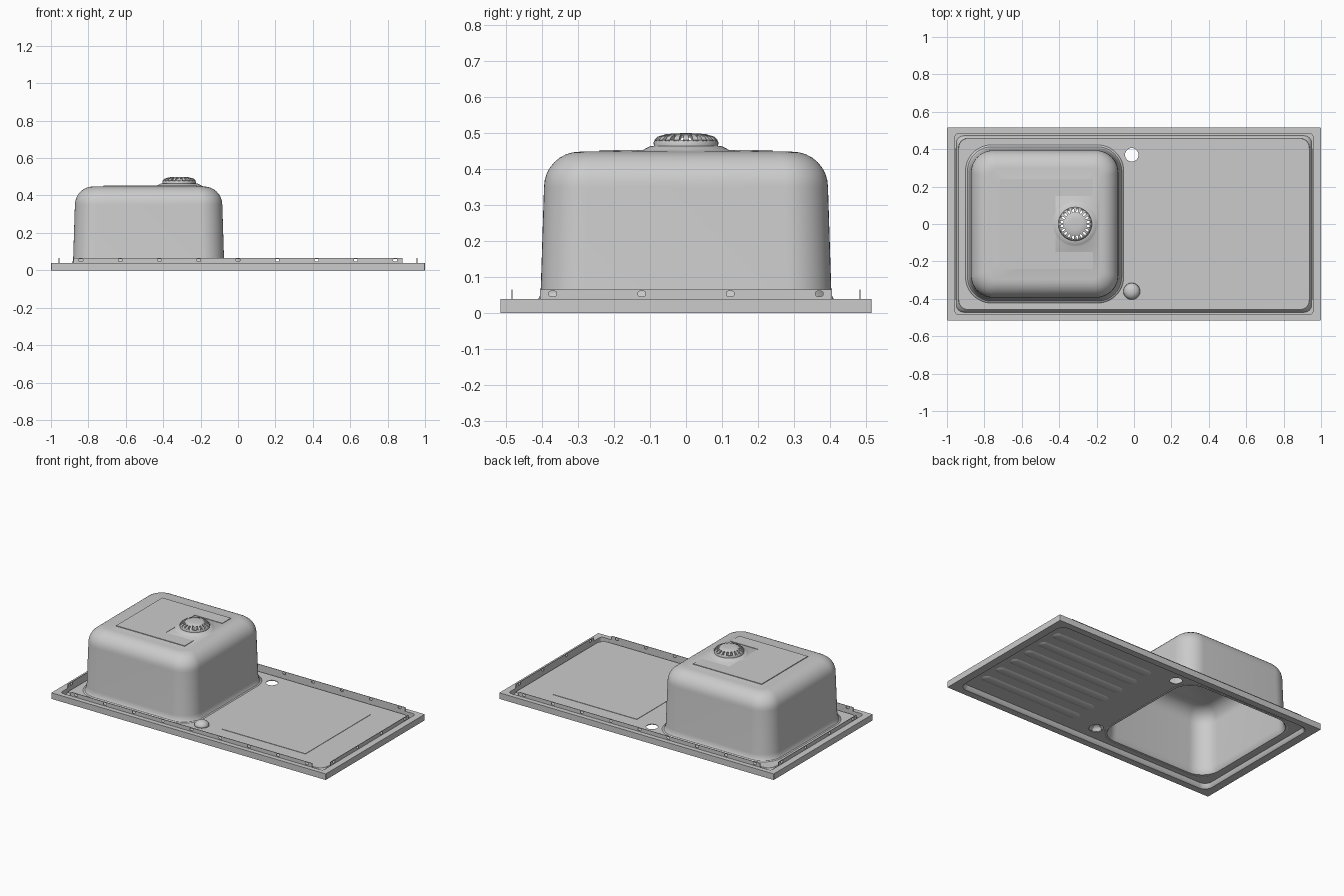
import bpy, bmesh, math
from mathutils import Matrix, Vector

if "Cube" in bpy.data.objects:
    bpy.data.objects.remove(bpy.data.objects["Cube"])

SEG = 12          # points per rounded corner
PANEL_Z = 0.030
BOWL_X = -0.478
DRAIN_X = -0.315


def ring(cx, cy, hx, hy, r, seg=SEG):
    """Counter-clockwise rounded rectangle in 2D (a circle when hx = hy = r)."""
    pts = []
    for k, (sx, sy) in enumerate([(1, 1), (-1, 1), (-1, -1), (1, -1)]):
        for i in range(seg + 1):
            a = math.pi / 2 * (k + i * 0.998 / seg + 0.001)
            pts.append((cx + sx * (hx - r) + r * math.cos(a),
                        cy + sy * (hy - r) + r * math.sin(a)))
    return pts


def finish(bm, name, thick=0, offset=0, smooth=True):
    me = bpy.data.meshes.new(name)
    bm.to_mesh(me)
    bm.free()
    ob = bpy.data.objects.new(name, me)
    bpy.context.collection.objects.link(ob)
    if smooth:
        bpy.ops.object.select_all(action='DESELECT')
        ob.select_set(True)
        bpy.context.view_layer.objects.active = ob
        bpy.ops.object.shade_smooth_by_angle(angle=math.radians(35))
    if thick:
        mod = ob.modifiers.new("thickness", 'SOLIDIFY')
        mod.thickness = thick
        mod.offset = offset
    return ob


def loft(name, sections, closed=False, cap=(False, False), thick=0):
    """Skin a stack of rounded rectangles (cx, cy, hx, hy, r, z)."""
    bm = bmesh.new()
    rings = [[bm.verts.new((x, y, s[5])) for x, y in ring(*s[:5])] for s in sections]
    n = len(rings[0])
    pairs = list(zip(rings, rings[1:]))
    if closed:
        pairs.append((rings[-1], rings[0]))
    for a, b in pairs:
        for i in range(n):
            j = (i + 1) % n
            bm.faces.new((a[i], a[j], b[j], b[i]))
    if cap[0]:
        bm.faces.new(rings[0][::-1])
    if cap[1]:
        bm.faces.new(rings[-1])
    if closed or all(cap):
        bmesh.ops.recalc_face_normals(bm, faces=bm.faces)
    return finish(bm, name, thick, -1)


def sheet(name, loops, thick, matrix):
    """Flat sheet: first loop is the outline, the others are holes."""
    bm = bmesh.new()
    for loop in loops:
        vs = [bm.verts.new((x, y, 0)) for x, y in loop]
        for i in range(len(vs)):
            bm.edges.new((vs[i - 1], vs[i]))
    bmesh.ops.triangle_fill(bm, edges=bm.edges[:], use_beauty=True, normal=(0, 0, 1))
    bmesh.ops.recalc_face_normals(bm, faces=bm.faces)
    bm.transform(matrix)
    return finish(bm, name, thick, 0, smooth=False)


# Outer rim: folded edge with the step up to the panel
loft("rim", [(0, 0, *s) for s in [
    (0.957, 0.483, 0.02, 0.040), (1.0, 0.515, 0.004, 0.040),
    (1.0, 0.515, 0.004, 0.0), (0.948, 0.471, 0.055, 0.0),
    (0.942, 0.463, 0.05, 0.006), (0.936, 0.456, 0.05, 0.028),
    (0.938, 0.458, 0.05, 0.032), (0.946, 0.466, 0.05, 0.024),
    (0.950, 0.472, 0.04, 0.006), (0.957, 0.483, 0.02, 0.006)]], closed=True)

# Panel with openings for bowl, tap hole and knock-out
sheet("drainer_panel", [ring(0, 0, 0.937, 0.457, 0.05),
                        ring(BOWL_X, 0, 0.423, 0.423, 0.14),
                        ring(-0.012, 0.37, 0.036, 0.036, 0.036, 8),
                        ring(-0.012, -0.36, 0.044, 0.044, 0.044)],
      0.004, Matrix.Translation((0, 0, PANEL_Z)))

# Domed knock-out
loft("knockout_dome", [(-0.012, -0.36, r, r, r, z) for r, z in [
    (0.045, 0.031), (0.043, 0.042), (0.035, 0.054), (0.022, 0.062), (0.008, 0.065)]],
     cap=(False, True), thick=0.003)

# Bowl: flared lip, tapered walls, rounded floor blending into the drain seat
bowl = [(0.425, 0.142, 0.031), (0.413, 0.132, 0.034), (0.406, 0.126, 0.046),
        (0.403, 0.125, 0.07), (0.394, 0.12, 0.35)]
for i in range(1, 9):
    a = math.pi / 2 * i / 8
    inset = 0.098 * (1 - math.cos(a))
    bowl.append((0.394 - inset, 0.12 - inset * 0.75, 0.35 + 0.098 * math.sin(a)))
sections = [(BOWL_X, 0, h, h, r, z) for h, r, z in bowl]
sections += [(DRAIN_X, 0, r, r, r, z) for r, z in [
    (0.122, 0.451), (0.112, 0.457), (0.100, 0.463), (0.086, 0.465), (0.084, 0.468)]]
loft("bowl", sections, thick=0.005)

# Drain basket: collar, cap and radial ribs
loft("drain_collar", [(DRAIN_X, 0, r, r, r, z) for r, z in [
    (0.080, 0.462), (0.089, 0.462), (0.090, 0.474), (0.086, 0.481), (0.080, 0.481)]],
     closed=True)
loft("drain_cap", [(DRAIN_X, 0, r, r, r, z) for r, z in [
    (0.060, 0.488), (0.062, 0.493), (0.055, 0.497), (0.03, 0.499), (0.01, 0.4995)]],
     cap=(True, True))
bm = bmesh.new()
RIBS = 20
for i in range(RIBS):
    rot = Matrix.Translation((DRAIN_X, 0, 0)) @ Matrix.Rotation(2 * math.pi * i / RIBS, 4, 'Z')
    prof = [(0.055, 0.487), (0.084, 0.472), (0.088, 0.480), (0.078, 0.490), (0.055, 0.497)]
    sides = [[bm.verts.new(rot @ Vector((r, s * r * 0.09, z))) for r, z in prof]
             for s in (-1, 1)]
    bm.faces.new(sides[0])
    bm.faces.new(sides[1][::-1])
    for k in range(len(prof)):
        bm.faces.new((sides[0][k - 1], sides[1][k - 1], sides[1][k], sides[0][k]))
bmesh.ops.recalc_face_normals(bm, faces=bm.faces)
finish(bm, "drain_ribs", smooth=False)


# Slotted clip rails along the four sides
def rail(name, half, slots, angle, dist):
    loops = [[(-half, 0.012), (half, 0.012), (half, 0.066), (-half, 0.066)]]
    loops += [ring(x, 0.054, 0.010, 0.007, 0.004, 3) for x in slots]
    m = (Matrix.Rotation(angle, 4, 'Z') @ Matrix.Translation((0, -dist, 0))
         @ Matrix.Rotation(math.pi / 2, 4, 'X'))
    sheet(name, loops, 0.003, m)


long_slots = [0.21 * i for i in range(-4, 5)]
end_slots = [-0.37, -0.123, 0.123, 0.37]
rail("front_rail", 0.88, long_slots, 0, 0.483)
rail("back_rail", 0.88, long_slots, math.pi, 0.483)
rail("right_rail", 0.405, end_slots, math.pi / 2, 0.957)
rail("left_rail", 0.405, end_slots, -math.pi / 2, 0.957)

# Sound-deadening pads on the bowl floor and the panel
sheet("bowl_pad", [[(-0.72, -0.24), (-0.22, -0.24), (-0.22, -0.15), (-0.42, -0.15),
                    (-0.42, 0.15), (-0.22, 0.15), (-0.22, 0.24), (-0.72, 0.24)]],
      0.006, Matrix.Translation((0, 0, 0.450)))
sheet("panel_pad", [[(0.12, -0.34), (0.73, -0.34), (0.73, 0.34), (0.12, 0.34)]],
      0.004, Matrix.Translation((0, 0, 0.0325)))

# Drainer ridges on the worktop side
for i in range(6):
    y = -0.325 + 0.13 * i
    loft(f"drainer_ridge_{i + 1}", [
        (0.52, y, 0.37, 0.034, 0.033, 0.029), (0.52, y, 0.36, 0.026, 0.025, 0.024),
        (0.52, y, 0.345, 0.012, 0.011, 0.021)], cap=(True, True))
